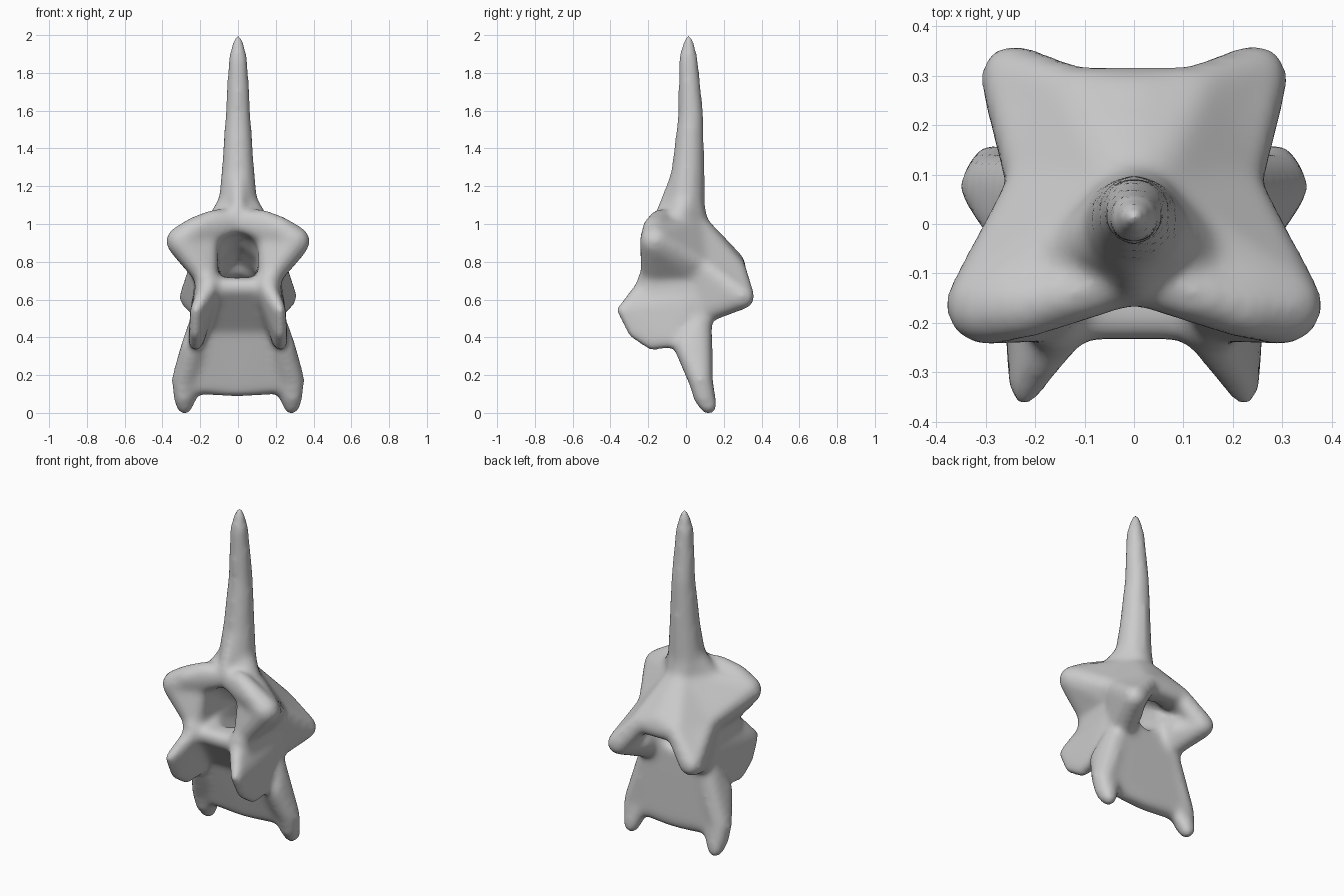
import bpy
import bmesh
from mathutils import Vector

if "Cube" in bpy.data.objects:
    bpy.data.objects.remove(bpy.data.objects["Cube"], do_unlink=True)

bone = bpy.data.materials.new("bone_grey")
bone.use_nodes = True
GREY = (0.6, 0.6, 0.6, 1)
bone.diffuse_color = GREY
bone.node_tree.nodes["Principled BSDF"].inputs["Base Color"].default_value = GREY


def add_hull(bm, balls, side=1):
    """Wrap a convex skin around balls given as (x, y, z, radius)."""
    part = bmesh.new()
    for x, y, z, r in balls:
        new = bmesh.ops.create_icosphere(part, subdivisions=2, radius=r)["verts"]
        bmesh.ops.translate(part, verts=new, vec=Vector((x * side, y, z)))
    hull = bmesh.ops.convex_hull(part, input=part.verts[:])
    inner = {v for v in hull["geom_interior"] if isinstance(v, bmesh.types.BMVert)}
    bmesh.ops.delete(part, geom=list(inner), context="VERTS")
    bmesh.ops.recalc_face_normals(part, faces=part.faces[:])
    temp = bpy.data.meshes.new("part")
    part.to_mesh(temp)
    part.free()
    bm.from_mesh(temp)
    bpy.data.meshes.remove(temp)


def add_wide_hull(bm, balls):
    """One convex skin around the balls and their mirror images."""
    add_hull(bm, balls + [(-x, y, z, r) for x, y, z, r in balls])


def make_object(name, bm):
    mesh = bpy.data.meshes.new(name)
    bm.to_mesh(mesh)
    bm.free()
    mesh.materials.append(bone)
    obj = bpy.data.objects.new(name, mesh)
    bpy.context.collection.objects.link(obj)
    return obj


bm = bmesh.new()

# Tall spine, a chain of tapering sections
spine = [(0, 0.014, 1.995, 0.026), (0, 0.012, 1.89, 0.053), (0, 0.026, 1.6, 0.069),
         (0, 0.01, 1.3, 0.09), (0, -0.005, 1.14, 0.106), (0, -0.02, 1.0, 0.13)]
for upper, lower in zip(spine, spine[1:]):
    add_hull(bm, [upper, lower])
# Ridge down the front of the spine
add_hull(bm, [(0, -0.04, 1.27, 0.045), (0, -0.12, 1.07, 0.045), (0, 0, 1.0, 0.08)])

crown = (0, -0.1, 1.03, 0.065)
back_crown = (0, 0.04, 1.0, 0.085)
wing = (0.302, -0.165, 0.925, 0.083)
wing_top = (0.22, -0.165, 0.99, 0.07)
brow = (0.13, -0.14, 1.035, 0.06)
waist = (0.2, 0.08, 0.795, 0.06)
knob = (0.244, 0.297, 0.63, 0.07)
hip = (0.225, 0.225, 0.68, 0.068)
shelf = (0.12, 0.262, 0.775, 0.06)
ridge = (0, 0.25, 0.815, 0.06)
canal_wall = (0.165, 0.06, 0.75, 0.07)
pinch = [(0.16, 0.065, 0.48, 0.07), (0.16, 0.0, 0.47, 0.06)]

side_parts = [
    # Front wing and sloping roof
    [crown, brow, wing_top],
    [brow, wing_top, wing],
    [crown, back_crown, wing, waist],
    [back_crown, ridge, shelf, waist],
    [waist, shelf, hip],
    [shelf, hip, knob],
    # Flare where the spine meets the roof
    [(0, 0, 1.13, 0.1), (0.12, -0.05, 1.01, 0.06), back_crown],
    # Web tying the back knob to the wall
    [waist, knob, (0.165, 0.08, 0.55, 0.07), (0.165, 0.17, 0.62, 0.07)],
    # Wall beside the canal
    [wing, (0.168, -0.18, 0.74, 0.062), (0.16, -0.13, 0.96, 0.06), canal_wall],
    [(0.165, -0.2, 0.72, 0.06), canal_wall, (0.18, 0.05, 0.5, 0.07), (0.2, -0.15, 0.5, 0.045)],
    # Front prong plate
    [(0.14, -0.2, 0.7, 0.055), (0.222, -0.338, 0.56, 0.032), (0.225, -0.275, 0.44, 0.034),
     (0.225, -0.18, 0.382, 0.038), (0.22, -0.08, 0.4, 0.045), (0.19, 0.02, 0.6, 0.06)],
    # Lower horn
    [(0.19, 0.065, 0.48, 0.075), (0.24, 0.0, 0.36, 0.065), (0.288, 0.076, 0.19, 0.067),
     (0.22, 0.085, 0.2, 0.05)],
    [(0.288, 0.076, 0.19, 0.067), (0.22, 0.085, 0.2, 0.05),
     (0.288, 0.092, 0.1, 0.056), (0.284, 0.119, 0.052, 0.047)],
]
for balls in side_parts:
    for side in (1, -1):
        add_hull(bm, balls, side)

# Rear roof lip
add_wide_hull(bm, [shelf, ridge, (0.1, 0.2, 0.77, 0.05)])
# Central body, pinched in the middle and slanting back
add_wide_hull(bm, [(0.1, -0.19, 0.68, 0.05), (0.14, 0.06, 0.68, 0.07)] + pinch)
add_wide_hull(bm, pinch + [(0.22, 0.085, 0.165, 0.052), (0.02, 0.085, 0.15, 0.052)])

vertebra = make_object("vertebra", bm)

# Canal running through, lower and narrower at the back
cutter_bm = bmesh.new()
add_hull(cutter_bm, [(0, -0.5, 0.9, 0.105), (0, -0.13, 0.855, 0.114)])
add_hull(cutter_bm, [(0, -0.13, 0.855, 0.114), (0, 0.14, 0.67, 0.085)])
add_hull(cutter_bm, [(0, 0.14, 0.67, 0.085), (0, 0.5, 0.52, 0.09)])
cutter = make_object("canal_cutter", cutter_bm)
cutter.hide_render = True

bpy.context.view_layer.objects.active = vertebra
for obj in (vertebra, cutter):
    remesh = obj.modifiers.new("fuse", "REMESH")
    remesh.mode = "VOXEL"
    remesh.voxel_size = 0.014
cut = vertebra.modifiers.new("canal", "BOOLEAN")
cut.operation = "DIFFERENCE"
cut.object = cutter
blend = vertebra.modifiers.new("blend", "REMESH")
blend.mode = "VOXEL"
blend.voxel_size = 0.014
soften = vertebra.modifiers.new("soften", "SMOOTH")
soften.factor = 0.5
soften.iterations = 18

for obj in bpy.context.selected_objects:
    obj.select_set(False)
vertebra.select_set(True)
for name in [m.name for m in vertebra.modifiers]:
    bpy.ops.object.modifier_apply(modifier=name)
bpy.data.objects.remove(cutter, do_unlink=True)

# Rest the horns on the ground
low = min(v.co.z for v in vertebra.data.vertices)
for v in vertebra.data.vertices:
    v.co.z -= low
bpy.ops.object.shade_smooth()
